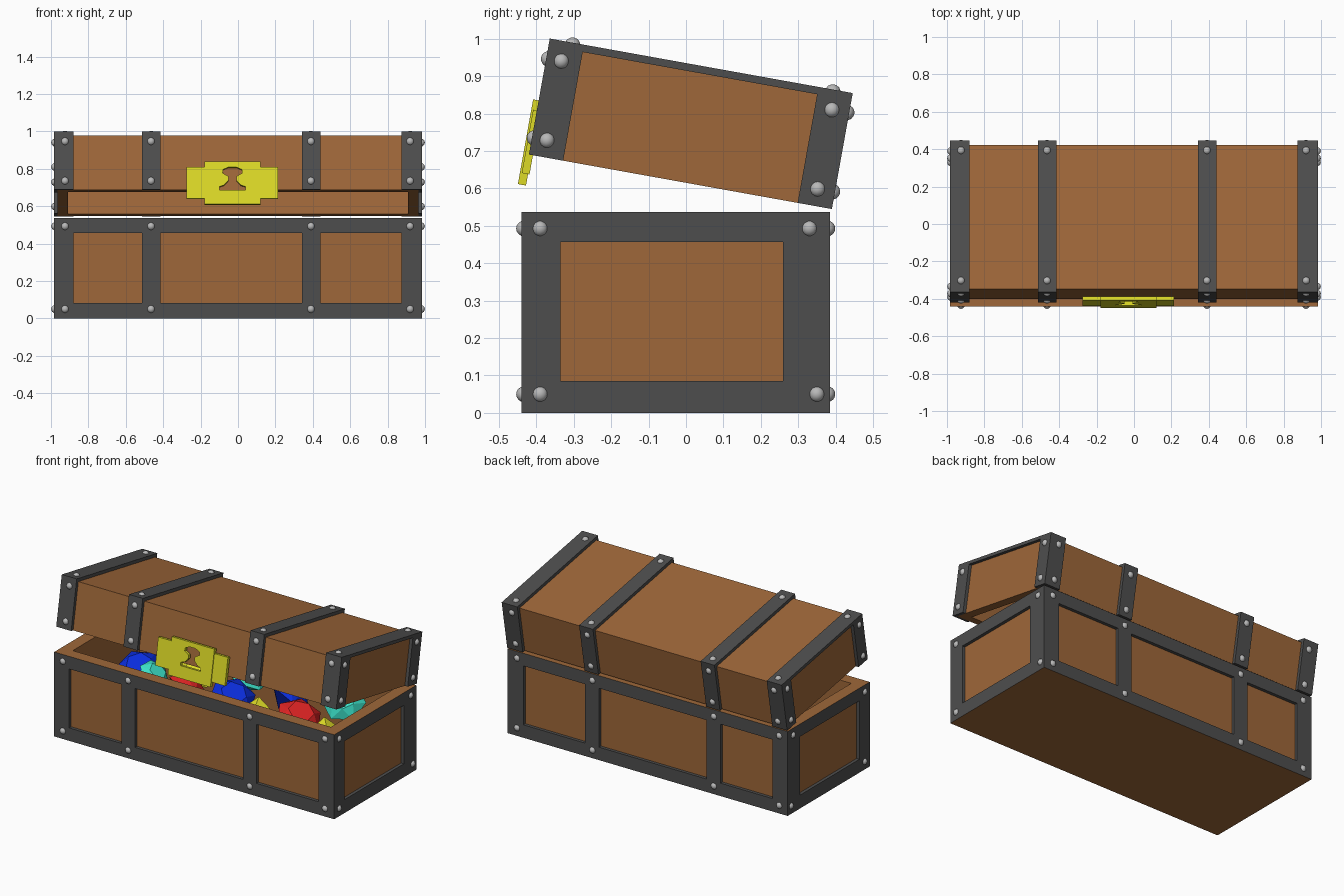
import bpy, bmesh, math
from mathutils import Matrix, Vector

if "Cube" in bpy.data.objects:
    bpy.data.objects.remove(bpy.data.objects["Cube"])

def mat(name, rgb):
    m = bpy.data.materials.new(name)
    m.diffuse_color = (*rgb, 1)
    m.use_nodes = True
    m.node_tree.nodes["Principled BSDF"].inputs["Base Color"].default_value = m.diffuse_color
    return m

WOOD = mat("brown wood", (0.345, 0.137, 0.041))
IRON = mat("dark iron", (0.076, 0.076, 0.076))
STEEL = mat("pale steel", (0.48, 0.48, 0.48))
GOLD = mat("yellow", (0.72, 0.70, 0.020))
BLUE = mat("blue", (0.003, 0.026, 0.72))
RED = mat("red", (0.72, 0.017, 0.017))
CYAN = mat("turquoise", (0.045, 0.75, 0.578))

# Tilted frame of the lid: origin on its lower back edge
LID = Matrix.Translation((0, 0.39, 0.545)) @ Matrix.Rotation(math.radians(-10.2), 4, 'X')
FLAT = Matrix()

def finish(name, bm, mats, matrix=FLAT):
    bmesh.ops.recalc_face_normals(bm, faces=bm.faces)
    me = bpy.data.meshes.new(name)
    bm.to_mesh(me)
    bm.free()
    for m in mats:
        me.materials.append(m)
    ob = bpy.data.objects.new(name, me)
    bpy.context.collection.objects.link(ob)
    ob.matrix_world = matrix
    return ob

def add_box(bm, x0, x1, y0, y1, z0, z1):
    size = Matrix.Diagonal((x1 - x0, y1 - y0, z1 - z0, 1))
    mid = Matrix.Translation(((x0 + x1) / 2, (y0 + y1) / 2, (z0 + z1) / 2))
    return bmesh.ops.create_cube(bm, size=1, matrix=mid @ size)['verts']

def hollow_box(name, dims, wall, depth, up, matrix=FLAT):
    """Box with a cavity sunk into its top (up=1) or bottom (up=-1)."""
    bm = bmesh.new()
    add_box(bm, *dims)
    bm.normal_update()
    face = max(bm.faces, key=lambda f: f.normal.z * up)
    bmesh.ops.inset_region(bm, faces=[face], thickness=wall)
    new = bmesh.ops.extrude_face_region(bm, geom=[face])['geom']
    bmesh.ops.translate(bm, vec=(0, 0, -up * depth),
                        verts=[v for v in new if isinstance(v, bmesh.types.BMVert)])
    if face.is_valid:
        bmesh.ops.delete(bm, geom=[face], context='FACES')
    return finish(name, bm, [WOOD], matrix)

def rivets(name, spots, matrix=FLAT):
    bm = bmesh.new()
    for p in spots:
        bmesh.ops.create_uvsphere(bm, u_segments=12, v_segments=8, radius=0.021,
                                  matrix=Matrix.Translation(p))
    for f in bm.faces:
        f.smooth = True
    finish(name, bm, [STEEL], matrix)

X, T = 0.985, 0.02                       # half width and iron thickness
W = X - T
BANDS = [(-X, -0.88), (-0.512, -0.415), (0.343, 0.44), (0.875, X)]
RIVET_X = [-0.925, -0.465, 0.39, 0.92]
SINK = 0.007                             # how deep rivets sit

# ---- Base ----
F, B, H = -0.44, 0.385, 0.537
hollow_box("base_body", (-W, W, F + T, B - T, 0, H), 0.08, 0.43, 1)

bm = bmesh.new()
for y0, y1 in ((F, F + T), (B - T, B)):
    add_box(bm, -X, X, y0, y1, 0, 0.082)
    add_box(bm, -X, X, y0, y1, 0.457, H)
    for x0, x1 in BANDS:
        add_box(bm, x0, x1, y0, y1, 0.082, 0.457)
for x0, x1 in ((-X, -W), (W, X)):
    add_box(bm, x0, x1, F + T, B - T, 0, 0.085)
    add_box(bm, x0, x1, F + T, B - T, 0.457, H)
    add_box(bm, x0, x1, F + T, -0.335, 0.085, 0.457)
    add_box(bm, x0, x1, 0.26, B - T, 0.085, 0.457)
# rim and underside of the frame are wood
for f in bm.faces:
    z = f.calc_center_median().z
    f.material_index = 1 if z < 0.001 or z > H - 0.001 else 0
finish("base_frame", bm, [IRON, WOOD])

spots = [(x, y, z) for x in RIVET_X for z in (0.05, 0.493)
         for y in (F + SINK, B - SINK)]
spots += [(s * (X - SINK), y, z) for s in (-1, 1)
          for y, z in ((-0.39, 0.05), (-0.39, 0.493), (0.35, 0.05), (0.33, 0.493))]
rivets("base_rivets", spots)

# ---- Lid (in its own tilted frame) ----
D, LH = 0.823, 0.315
hollow_box("lid_body", (-W, W, -D + T, -T, 0, LH - T), 0.08, 0.2, -1, LID)

bm = bmesh.new()
for x0, x1 in BANDS:
    add_box(bm, x0, x1, -D, -D + T, 0, LH)
    add_box(bm, x0, x1, -D + T, -T, LH - T, LH)
    add_box(bm, x0, x1, -T, 0, 0, LH)
for x0, x1 in ((-X, -W), (W, X)):
    add_box(bm, x0, x1, -D + T, -D + 0.093, 0, LH - T)
    add_box(bm, x0, x1, -0.093, -T, 0, LH - T)
finish("lid_bands", bm, [IRON], LID)

spots = [(x, y, z) for x in RIVET_X for z in (0.046, 0.261)
         for y in (-D + SINK, -SINK)]
spots += [(x, y, LH - SINK) for x in RIVET_X for y in (-0.76, -0.053)]
spots += [(s * (X - SINK), y, z) for s in (-1, 1)
          for y in (-0.782, -0.047) for z in (0.046, 0.261)]
rivets("lid_rivets", spots, LID)

# ---- Lock plate with a keyhole cut through it ----
cu = bpy.data.curves.new("lock_outline", 'CURVE')
cu.dimensions, cu.fill_mode, cu.extrude = '2D', 'BOTH', 0.011
plate = [(-0.18, -0.083), (0.12, -0.083), (0.12, 0.147), (-0.18, 0.147)]
half = [(0.02, 0.118), (0.05, 0.105), (0.052, 0.085), (0.022, 0.068),
        (0.022, 0.045), (0.045, 0.02), (0.07, 0.012), (0.07, -0.008)]
hole = [(-0.03 + x, y) for x, y in half] + [(-0.03 - x, y) for x, y in reversed(half)]
for pts in (plate, hole):
    sp = cu.splines.new('POLY')
    sp.points.add(len(pts) - 1)
    for p, (x, y) in zip(sp.points, pts):
        p.co = (x, y, 0, 1)
    sp.use_cyclic_u = True
tmp = bpy.data.objects.new("lock_outline", cu)
bpy.context.collection.objects.link(tmp)
dg = bpy.context.evaluated_depsgraph_get()
me = bpy.data.meshes.new_from_object(tmp.evaluated_get(dg))
bpy.data.objects.remove(tmp)
bm = bmesh.new()
bm.from_mesh(me)
bmesh.ops.remove_doubles(bm, verts=bm.verts, dist=1e-5)
bmesh.ops.transform(bm, verts=bm.verts, matrix=Matrix.Translation((0, -0.827, 0))
                    @ Matrix.Rotation(math.pi / 2, 4, 'X'))
for f in bm.faces:
    f.material_index = 0
    f.smooth = False
for x0, x1 in ((-0.275, -0.18), (0.12, 0.215)):
    add_box(bm, x0, x1, -0.833, -0.812, -0.052, 0.12)
finish("lock_plate", bm, [GOLD], LID)

# ---- Gems: flat table, wide girdle, pointed below ----
def gem(name, x, y, r, tilt, spin, m, sides=6, top=0.533):
    bm = bmesh.new()
    rot = Matrix.Rotation(spin, 3, 'Z') @ Matrix.Rotation(tilt, 3, 'X')
    rings = []
    for rad, z, off in ((0.55, 0.4, 0.5), (1, 0, 0)):
        rings.append([bm.verts.new(rot @ Vector((
            r * rad * math.cos((i + off) * math.tau / sides),
            r * rad * math.sin((i + off) * math.tau / sides), r * z)))
            for i in range(sides)])
    bm.verts.new(rot @ Vector((0, 0, -0.85 * r)))
    bmesh.ops.convex_hull(bm, input=bm.verts)
    peak = max(v.co.z for v in bm.verts)
    bmesh.ops.translate(bm, verts=bm.verts, vec=(x, y, top - peak))
    finish(name, bm, [m])

GEMS = [(-0.56, -0.19, 0.14, 0.5, 0.4, BLUE), (-0.42, -0.24, 0.10, 0.7, 1.5, CYAN),
        (-0.19, -0.24, 0.11, 0.4, 2.6, RED), (0.10, -0.20, 0.14, 0.6, 0.9, BLUE),
        (0.33, -0.27, 0.075, 2.9, 0.3, GOLD), (0.57, -0.20, 0.14, 0.5, 1.1, RED),
        (0.80, -0.27, 0.075, 3.0, 0.8, GOLD),
        (-0.62, 0.10, 0.13, 0.5, 2.0, RED), (-0.30, 0.06, 0.14, 0.8, 0.2, GOLD),
        (0.0, 0.10, 0.14, 0.4, 1.7, CYAN), (0.33, 0.05, 0.14, 0.6, 2.3, BLUE),
        (0.66, 0.12, 0.13, 0.7, 0.5, CYAN)]
for i, (x, y, r, tilt, spin, m) in enumerate(GEMS):
    gem(f"gem_{i + 1}", x, y, r, tilt, spin, m, 4 if r < 0.08 else 6)
